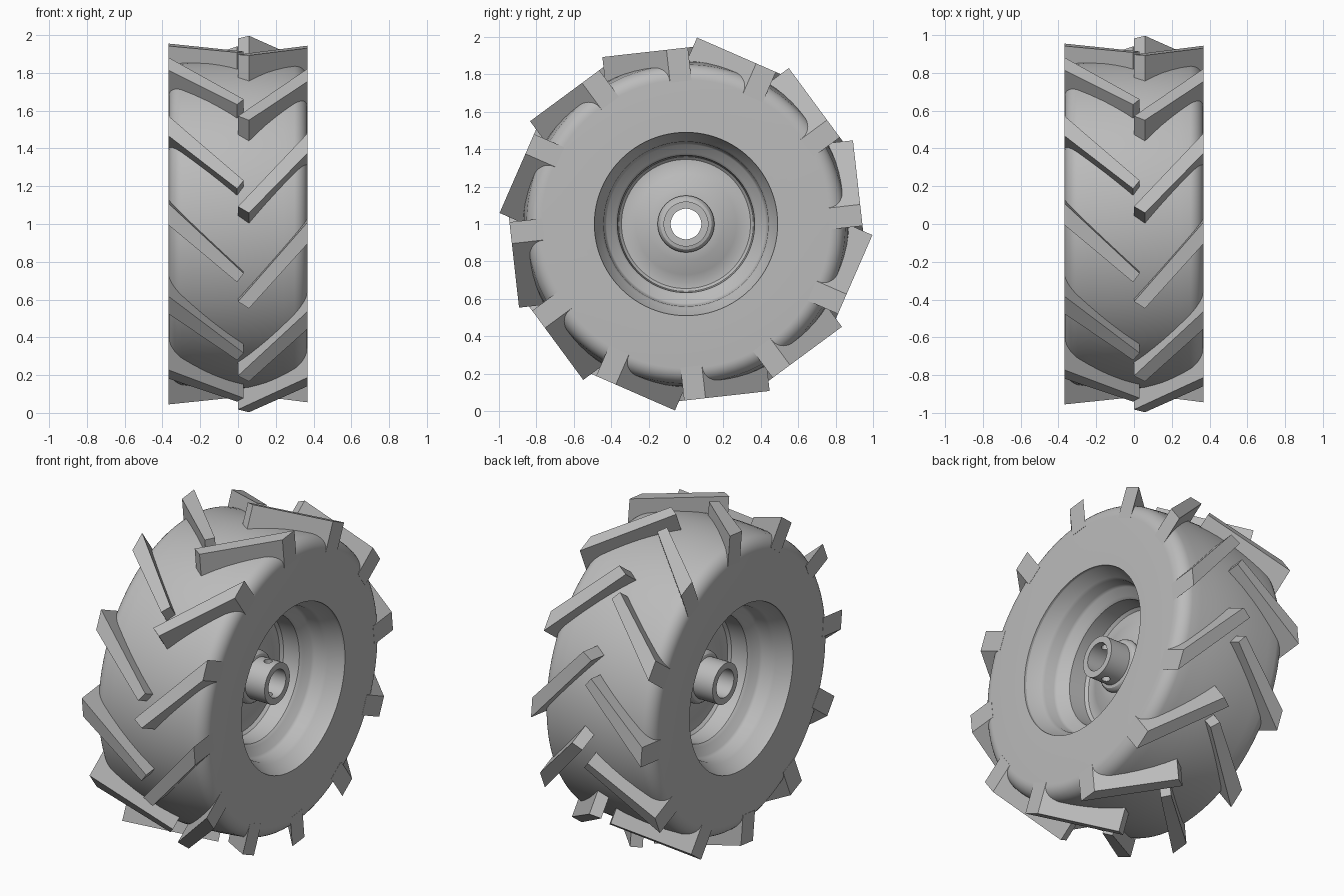
import bpy, bmesh, math
from mathutils import Vector

cube = bpy.data.objects.get("Cube")
if cube:
    bpy.data.objects.remove(cube, do_unlink=True)

AXLE = 1.0          # height of the wheel axis
HALF = 0.367        # half the tyre width
STEP = math.radians(30)

grey = bpy.data.materials.new("light_grey")
grey.use_nodes = True
grey.diffuse_color = (0.5, 0.5, 0.5, 1)
grey.node_tree.nodes["Principled BSDF"].inputs["Base Color"].default_value = (0.5, 0.5, 0.5, 1)


def finish(name, bm, smooth=True):
    bmesh.ops.recalc_face_normals(bm, faces=bm.faces)
    mesh = bpy.data.meshes.new(name)
    bm.to_mesh(mesh)
    bm.free()
    obj = bpy.data.objects.new(name, mesh)
    bpy.context.collection.objects.link(obj)
    mesh.materials.append(grey)
    bpy.ops.object.select_all(action="DESELECT")
    obj.select_set(True)
    bpy.context.view_layer.objects.active = obj
    if smooth:
        bpy.ops.object.shade_smooth_by_angle(angle=math.radians(30))
    return obj


def revolve(name, profile, segments=96):
    """Spin a closed (x, radius) loop about the axle."""
    bm = bmesh.new()
    rings = []
    for i in range(segments):
        a = 2 * math.pi * i / segments
        rings.append([bm.verts.new((x, r * math.cos(a), AXLE + r * math.sin(a))) for x, r in profile])
    n = len(profile)
    for i, ring in enumerate(rings):
        nxt = rings[(i + 1) % segments]
        for j in range(n):
            k = (j + 1) % n
            bm.faces.new((ring[j], ring[k], nxt[k], nxt[j]))
    return finish(name, bm)


def both_sides(half):
    """Mirror a half profile that runs from the middle outwards."""
    return [(-x, r) for x, r in reversed(half)] + half


# Tyre: crowned tread, rounded shoulders, flat sidewalls
shoulder = [(0.285 + 0.082 * math.sin(a), 0.772 + 0.082 * math.cos(a))
            for a in [math.radians(10 * i) for i in range(1, 10)]]
tread = [(0.05, 0.872), (0.15, 0.867), (0.24, 0.859)] + shoulder
revolve("tyre", both_sides(tread + [(HALF, 0.49), (0.34, 0.488)]))

# Rim: stepped well with a dished disc on each side
rim = [(0.085, 0.10), (0.085, 0.15), (0.075, 0.20), (0.05, 0.27), (0.035, 0.31), (0.035, 0.345),
       (0.05, 0.36), (0.15, 0.367), (0.165, 0.38), (0.19, 0.425), (0.205, 0.435),
       (0.265, 0.44), (0.28, 0.45), (0.345, 0.485), (0.362, 0.492), (0.362, 0.51), (0.30, 0.51)]
revolve("rim", both_sides(rim))

# Hub tube with weld collars
hub = revolve("hub", both_sides([(0.26, 0.12), (0.26, 0.082)]), 48)
for side, name in ((1, "left_collar"), (-1, "right_collar")):
    ring = [(side * (0.1 + 0.032 * math.cos(a)), 0.12 + 0.032 * math.sin(a))
            for a in [math.pi * i / 6 for i in range(12)]]
    revolve(name, ring, 48)

# Cross hole through the left end of the hub
bm = bmesh.new()
bmesh.ops.create_cone(bm, cap_ends=True, segments=20, radius1=0.024, radius2=0.024, depth=0.4)
bmesh.ops.translate(bm, vec=(0.2, 0, AXLE), verts=bm.verts)
cutter = finish("hole_cutter", bm, False)
cutter.hide_render = True
cut = hub.modifiers.new("cross_hole", "BOOLEAN")
cut.object = cutter
cut.solver = "EXACT"
bpy.ops.object.select_all(action="DESELECT")
hub.select_set(True)
bpy.context.view_layer.objects.active = hub
bpy.ops.object.modifier_apply(modifier=cut.name)
bpy.data.objects.remove(cutter, do_unlink=True)


# Tread lugs: slanted flat-topped bars, given by (x, tangent) outline
def lugs(name, outline, top=0.937, bottom=0.76):
    bm = bmesh.new()
    for k in range(12):
        a = math.radians(96.4) + k * STEP
        out = Vector((0, math.cos(a), math.sin(a)))
        along = Vector((0, -math.sin(a), math.cos(a)))
        loops = []
        for d in (bottom, top):
            loops.append([bm.verts.new(Vector((x, 0, AXLE)) + out * d + along * t) for x, t in outline])
        low, high = loops
        bm.faces.new(low)
        bm.faces.new(high)
        for i in range(4):
            j = (i + 1) % 4
            bm.faces.new((low[i], low[j], high[j], high[i]))
    return finish(name, bm, False)


lugs("left_lugs", [(0.368, 0.0), (0.368, -0.115), (0.0, 0.308), (0.058, 0.345)])
lugs("right_lugs", [(-0.368, -0.10), (-0.368, -0.215), (0.03, 0.158), (-0.005, 0.205)])
